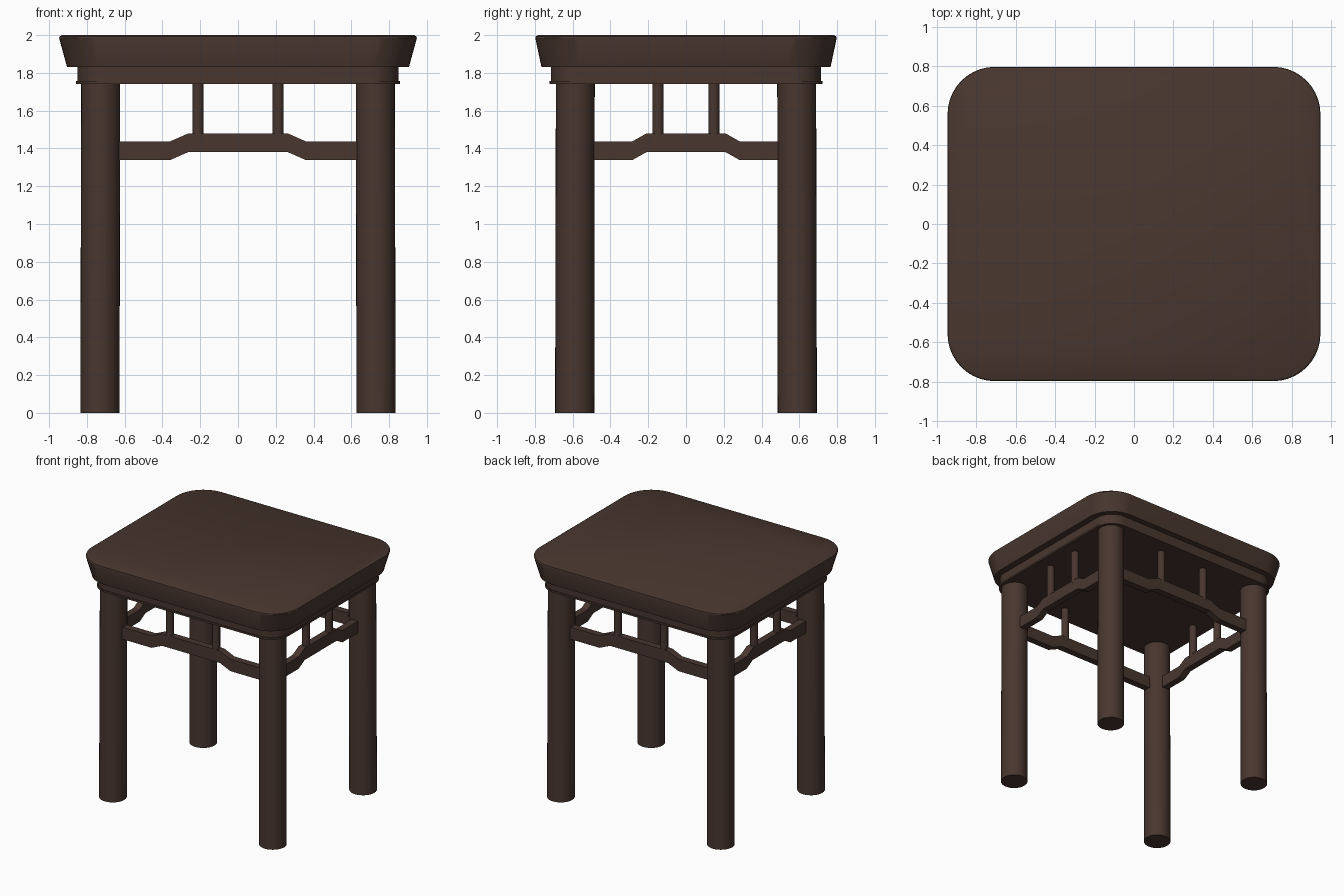
import bpy
import bmesh
import math
from mathutils import Vector

cube = bpy.data.objects.get("Cube")
if cube:
    bpy.data.objects.remove(cube, do_unlink=True)

wood = bpy.data.materials.new("dark_brown_wood")
wood.use_nodes = True
colour = (0.065, 0.037, 0.028, 1)
wood.diffuse_color = colour
shader = wood.node_tree.nodes["Principled BSDF"]
shader.inputs["Base Color"].default_value = colour
shader.inputs["Roughness"].default_value = 0.7


def finish(name, bm, smooth=True):
    bmesh.ops.recalc_face_normals(bm, faces=bm.faces)
    mesh = bpy.data.meshes.new(name)
    bm.to_mesh(mesh)
    bm.free()
    mesh.materials.append(wood)
    obj = bpy.data.objects.new(name, mesh)
    bpy.context.collection.objects.link(obj)
    if smooth:
        bpy.ops.object.select_all(action='DESELECT')
        obj.select_set(True)
        bpy.context.view_layer.objects.active = obj
        bpy.ops.object.shade_smooth_by_angle(angle=math.radians(30))
    return obj


def loft(name, rings):
    """Join equal-length rings of points and cap both ends."""
    bm = bmesh.new()
    loops = [[bm.verts.new(p) for p in ring] for ring in rings]
    for low, high in zip(loops, loops[1:]):
        for i in range(len(low)):
            j = (i + 1) % len(low)
            bm.faces.new((low[i], low[j], high[j], high[i]))
    bm.faces.new(loops[0][::-1])
    bm.faces.new(loops[-1])
    return finish(name, bm)


def rounded_rect(hx, hy, r, z, steps=10):
    points = []
    for k, (sx, sy) in enumerate([(1, 1), (-1, 1), (-1, -1), (1, -1)]):
        for i in range(steps + 1):
            a = math.pi / 2 * (k + i / steps)
            points.append((sx * (hx - r) + r * math.cos(a),
                           sy * (hy - r) + r * math.sin(a), z))
    return points


def circle(x, y, r, z, sides):
    return [(x + r * math.cos(math.tau * i / sides),
             y + r * math.sin(math.tau * i / sides), z) for i in range(sides)]


# Flared seat slab with a softened top rim
loft("seat", [rounded_rect(0.905, 0.765, 0.22, 1.83),
              rounded_rect(0.947, 0.798, 0.24, 1.985),
              rounded_rect(0.945, 0.796, 0.24, 1.993),
              rounded_rect(0.932, 0.783, 0.23, 2.0)])

# Recessed apron with a thin lip along its lower edge
loft("apron", [rounded_rect(0.85, 0.715, 0.15, 1.75),
               rounded_rect(0.85, 0.715, 0.15, 1.84)])
loft("apron_lip", [rounded_rect(0.857, 0.722, 0.155, 1.742),
                   rounded_rect(0.857, 0.722, 0.155, 1.757)])

# Slightly splayed round legs
LEG_X, LEG_Y, LEG_R = 0.727, 0.586, 0.103
for sx, side in ((1, "left"), (-1, "right")):
    for sy, end in ((-1, "front"), (1, "back")):
        loft(f"{end}_{side}_leg",
             [circle(sx * (LEG_X + 0.004), sy * (LEG_Y + 0.003), LEG_R + 0.001, 0, 32),
              circle(sx * LEG_X, sy * LEG_Y, LEG_R, 1.75, 32)])


def stretcher(name, half, outer, inner, strut, place):
    """Humped rail with two struts; place maps (along, z, depth) to a point."""
    shape = [(-half, 0), (-outer, 0), (-inner, 0.042), (inner, 0.042),
             (outer, 0), (half, 0)]
    outline = [(u, 1.338 + h) for u, h in shape]
    outline += [(u, 1.437 + h) for u, h in reversed(shape)]
    bm = bmesh.new()
    face = bm.faces.new([bm.verts.new(place(u, z, -0.028)) for u, z in outline])
    result = bmesh.ops.extrude_face_region(bm, geom=[face])
    verts = [v for v in result["geom"] if isinstance(v, bmesh.types.BMVert)]
    shift = Vector(place(0, 0, 0.056)) - Vector(place(0, 0, 0))
    bmesh.ops.translate(bm, verts=verts, vec=shift)
    finish(name + "_rail", bm, smooth=False)
    for s, label in ((-1, "a"), (1, "b")):
        x, y, _ = place(s * strut, 0, 0)
        loft(f"{name}_strut_{label}", [circle(x, y, 0.03, z, 16) for z in (1.46, 1.75)])


# Rails between the legs on all four sides
for s, name in ((-1, "front"), (1, "back")):
    stretcher(name, LEG_X - 0.05, 0.36, 0.265, 0.212,
              lambda u, z, d, s=s: (u, s * LEG_Y + d, z))
for s, name in ((-1, "right"), (1, "left")):
    stretcher(name, LEG_Y - 0.05, 0.285, 0.21, 0.148,
              lambda u, z, d, s=s: (s * LEG_X + d, u, z))
